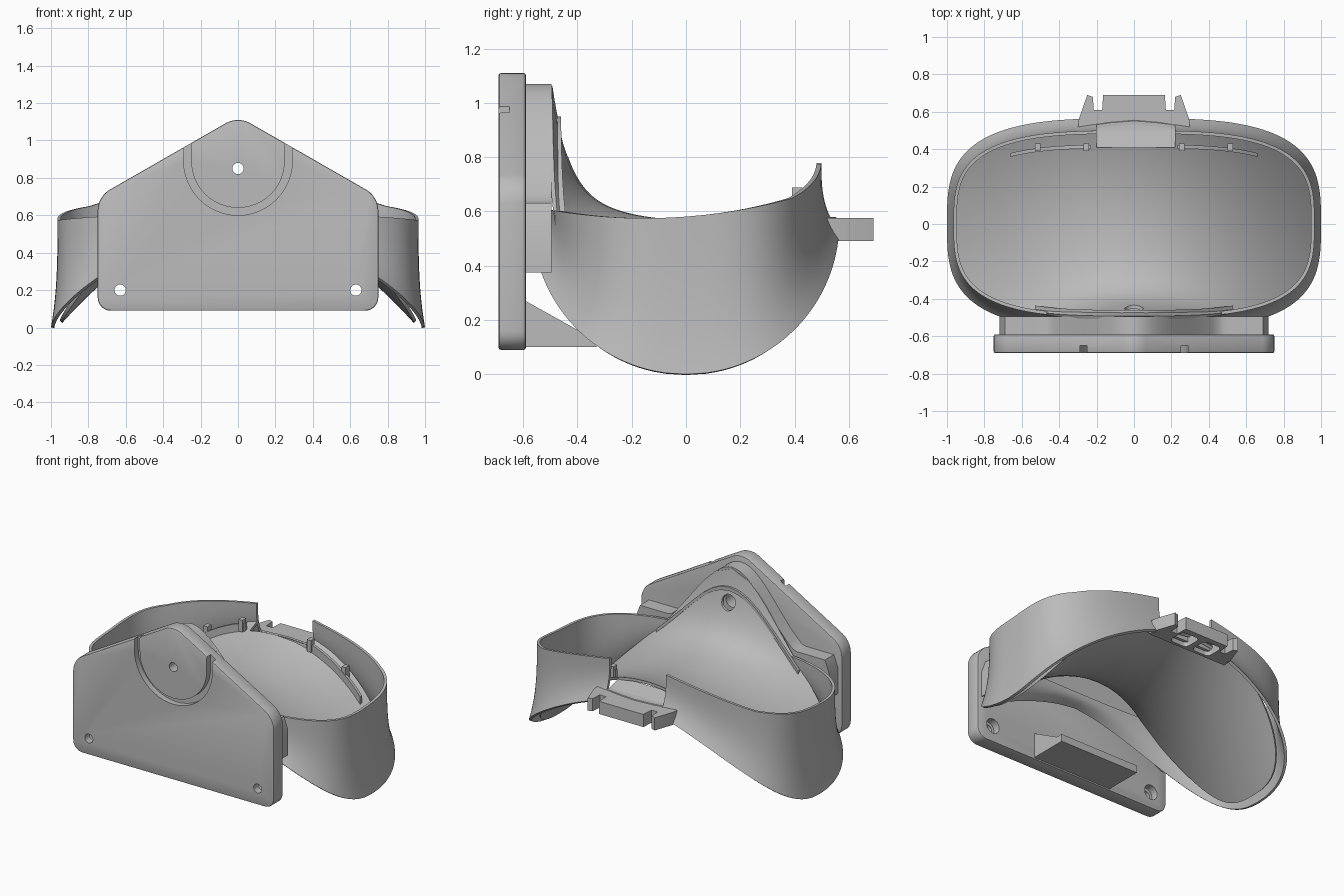
import bpy, bmesh, math

cube = bpy.data.objects.get("Cube")
if cube:
    bpy.data.objects.remove(cube, do_unlink=True)

grey = bpy.data.materials.new("light grey plastic")
grey.use_nodes = True
grey.diffuse_color = (0.5, 0.5, 0.5, 1)
grey.node_tree.nodes["Principled BSDF"].inputs["Base Color"].default_value = (0.5, 0.5, 0.5, 1)

SEG, POWER = 160, 2 / 3.2


def finish(name, bm):
    mesh = bpy.data.meshes.new(name)
    bm.to_mesh(mesh)
    bm.free()
    mesh.materials.append(grey)
    ob = bpy.data.objects.new(name, mesh)
    bpy.context.collection.objects.link(ob)
    return ob


def activate(ob):
    bpy.ops.object.select_all(action='DESELECT')
    ob.select_set(True)
    bpy.context.view_layer.objects.active = ob


def smooth(ob, angle=35):
    activate(ob)
    bpy.ops.object.shade_smooth_by_angle(angle=math.radians(angle))


def prism(name, pts, lo, hi, axis, radius=0.0):
    """Extrude a 2D outline along an axis, rounding its corners."""
    place = {'x': lambda u, v, w: (w, u, v),
             'y': lambda u, v, w: (u, w, v),
             'z': lambda u, v, w: (u, v, w)}[axis]
    bm = bmesh.new()
    face = bm.faces.new([bm.verts.new(place(u, v, lo)) for u, v in pts])
    new = bmesh.ops.extrude_face_region(bm, geom=[face])["geom"]
    shift = [b - a for a, b in zip(place(0, 0, lo), place(0, 0, hi))]
    bmesh.ops.translate(bm, vec=shift, verts=[v for v in new if isinstance(v, bmesh.types.BMVert)])
    bmesh.ops.recalc_face_normals(bm, faces=bm.faces)
    if radius:
        k = 'xyz'.index(axis)
        edges = [e for e in bm.edges if abs(e.verts[0].co[k] - e.verts[1].co[k]) > 1e-4]
        bmesh.ops.bevel(bm, geom=edges, offset=radius, segments=6, profile=0.5, affect='EDGES')
    return finish(name, bm)


def box(name, x, y, z, radius=0.0):
    return prism(name, [(x[0], y[0]), (x[1], y[0]), (x[1], y[1]), (x[0], y[1])],
                 z[0], z[1], 'z', radius)


def disc(cx, cz, r, lo, hi):
    pts = [(cx + r * math.cos(i * math.pi / 16), cz + r * math.sin(i * math.pi / 16))
           for i in range(32)]
    return prism("cutter", pts, lo, hi, 'y')


def modify(ob, kind, **settings):
    activate(ob)
    mod = ob.modifiers.new(kind.lower(), kind)
    for key, value in settings.items():
        setattr(mod, key, value)
    bpy.ops.object.modifier_apply(modifier=mod.name)


def cut(ob, *cutters):
    for c in cutters:
        modify(ob, 'BOOLEAN', operation='DIFFERENCE', solver='EXACT', object=c)
        bpy.data.objects.remove(c, do_unlink=True)


def outline(i, a, b):
    t = 2 * math.pi * i / SEG
    c, s = math.cos(t), math.sin(t)
    return (a * math.copysign(abs(c) ** POWER, c), b * math.copysign(abs(s) ** POWER, s))


def rim_low(y):
    return 0.56 - 0.56 * math.sqrt(max(0, 1 - (y / 0.565) ** 2))


def rim_high(x, y):
    z = 0.575 + 0.25 * (y + 0.15) ** 2
    return z + (0.13 * max(0, 1 - abs(x) / 0.8) if y > 0 else 0)


def floor_z(x, y):
    saddle = 0.57 - 0.53 * (x / 0.95) ** 2 + 0.45 * y * y
    hump = 0.37 * math.exp(-(x / 0.38) ** 2) * math.exp((-0.49 - y) / 0.06)
    return max(saddle, rim_low(y) + 0.02) + hump


def opening():
    return box("cutter", (-0.2, 0.22), (0.41, 0.65), (0.58, 1))


# Wrap-around wall, flared at its lower edge
bm = bmesh.new()
ROWS = 12
grid = []
for j in range(ROWS + 1):
    s = j / ROWS
    flare = (1 - s) ** 3
    row = []
    for i in range(SEG):
        x, y = outline(i, 0.965 + 0.035 * flare, 0.5 + 0.065 * flare)
        low = rim_low(outline(i, 1, 0.565)[1])
        row.append(bm.verts.new((x, y, low + s * (rim_high(x, y) - low))))
    grid.append(row)
for j in range(ROWS):
    for i in range(SEG):
        n = (i + 1) % SEG
        bm.faces.new((grid[j][i], grid[j][n], grid[j + 1][n], grid[j + 1][i]))
wall = finish("cradle_wall", bm)
modify(wall, 'SOLIDIFY', thickness=0.018, offset=-1)
cut(wall, opening())
smooth(wall)

# Saddle-shaped floor rising into a hump at the front
bm = bmesh.new()
RINGS = 36
centre = bm.verts.new((0, 0, floor_z(0, 0)))
previous = None
for r in range(1, RINGS + 1):
    k = 1 - (1 - r / RINGS) ** 1.5
    ring = []
    for i in range(SEG):
        x, y = outline(i, 0.953 * k, 0.492 * k)
        ring.append(bm.verts.new((x, y, floor_z(x, y))))
    for i in range(SEG):
        n = (i + 1) % SEG
        if previous:
            bm.faces.new((previous[i], ring[i], ring[n], previous[n]))
        else:
            bm.faces.new((centre, ring[i], ring[n]))
    previous = ring
saddle = finish("cradle_floor", bm)
modify(saddle, 'SOLIDIFY', thickness=0.018, offset=-1)
cut(saddle, opening(), disc(0, 0.85, 0.05, -0.8, -0.3))
smooth(saddle)

# Back plate with screw holes and a cable groove
plate = prism("mounting_plate", [(-0.75, 0.09), (0.75, 0.09), (0.75, 0.7), (0, 1.13), (-0.75, 0.7)],
              -0.69, -0.59, 'y', 0.07)
modify(plate, 'BEVEL', width=0.008, segments=2, limit_method='ANGLE', angle_limit=math.radians(60))


def u_path(r):
    arc = [(r * math.cos(a), 0.89 + r * math.sin(a))
           for a in (math.pi * (1 + i / 24) for i in range(25))]
    return [(-r, 1.3)] + arc + [(r, 1.3)]


cut(plate, prism("cutter", u_path(0.29) + u_path(0.25)[::-1], -0.75, -0.65, 'y'),
    disc(0, 0.85, 0.03, -0.8, -0.5))
for side in (-1, 1):
    cut(plate, disc(side * 0.63, 0.2, 0.03, -0.8, -0.5), disc(side * 0.63, 0.2, 0.05, -0.64, -0.5))
smooth(plate)

# Bell-shaped joining block between plate and cradle
xs = [-0.72 + 1.44 * i / 48 for i in range(49)]
top = [(x, max(0.63 - 0.08 * (abs(x) > 0.71), 0.5 + 0.57 * math.exp(-(x / 0.38) ** 2))) for x in xs]
under = [(x, 0.375 + 0.23 * (1 - (abs(x) / 0.72) ** 1.5)) for x in reversed(xs)]
joiner = prism("joining_block", top + under, -0.595, -0.495, 'y')
cut(joiner, disc(0, 0.85, 0.05, -0.8, -0.3))
smooth(joiner)

# Lower shelf with end gussets
box("lower_shelf", (-0.3, 0.3), (-0.6, -0.33), (0.1, 0.15))
for side, name in ((-1, "right_gusset"), (1, "left_gusset")):
    prism(name, [(-0.6, 0.12), (-0.34, 0.12), (-0.34, 0.13), (-0.6, 0.275)],
          side * 0.27, side * 0.3, 'x')

# Rear latch tab with forked fingers and hollow underside
half = [(0.165, 0.69), (0.17, 0.61), (0.215, 0.61), (0.22, 0.68), (0.25, 0.69), (0.295, 0.56), (0.3, 0.5)]
latch = prism("rear_latch", half + [(-x, y) for x, y in reversed(half)], 0.49, 0.575, 'z')
for side in (-1, 1):
    x = sorted((side * 0.02, side * 0.155))
    cut(latch, box("cutter", x, (0.52, 0.65), (0.4, 0.555), 0.03))
smooth(latch)
prism("latch_tray", [(0.39, 0.58), (0.39, 0.61), (0.5, 0.58), (0.54, 0.575), (0.54, 0.52), (0.48, 0.52)],
      -0.2, 0.22, 'x')


# Raised rails and small clips along the floor edge
def rail(name, x0, x1, depth, height):
    bm = bmesh.new()
    rows = []
    for i in range(17):
        x = x0 + (x1 - x0) * i / 16
        y = depth * (1 - (abs(x) / 0.95) ** 3.2) ** (1 / 3.2)
        z = floor_z(x, y)
        rows.append([bm.verts.new((x, y + dy, z + dz)) for dy, dz in
                     ((-0.01, -0.01), (0.01, -0.01), (0.01, height), (-0.01, height))])
    for a, b in zip(rows, rows[1:]):
        for k in range(4):
            bm.faces.new((a[k], a[(k + 1) % 4], b[(k + 1) % 4], b[k]))
    bm.faces.new(rows[0])
    bm.faces.new(rows[-1])
    bmesh.ops.recalc_face_normals(bm, faces=bm.faces)
    smooth(finish(name, bm))


rail("front_rail", -0.53, 0.53, -0.47, 0.015)
for side, name in ((-1, "right"), (1, "left")):
    rail(name + "_rear_rail", side * 0.23, side * 0.66, 0.415, 0.05)
    for n, x in enumerate((0.24, 0.5)):
        z = floor_z(x, 0.4)
        box(f"{name}_clip_{n + 1}", sorted((side * x, side * (x + 0.03))), (0.39, 0.43), (z, z + 0.08))
